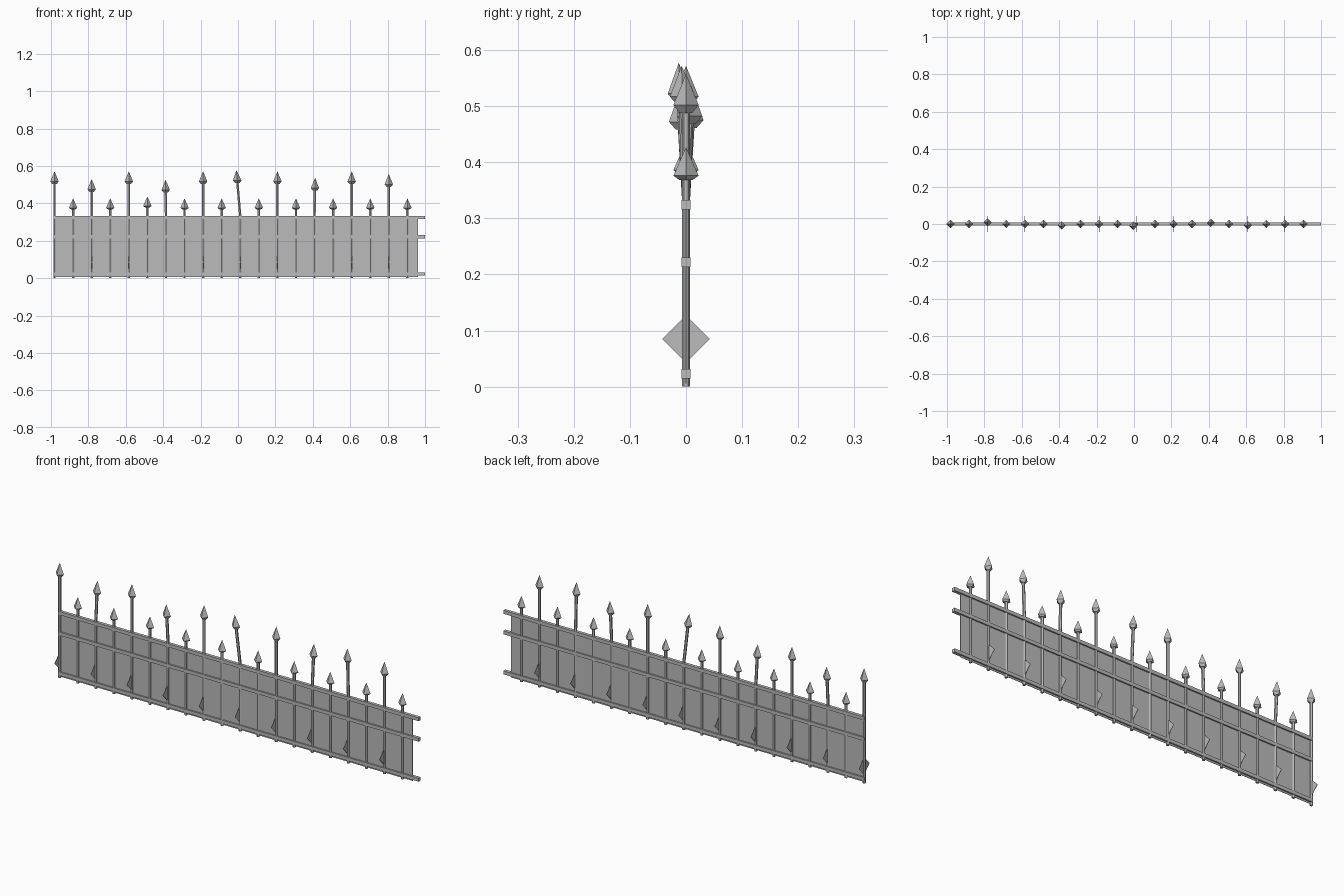
import bpy
import bmesh
from math import pi, sin, cos
from mathutils import Vector

cube = bpy.data.objects.get("Cube")
if cube:
    bpy.data.objects.remove(cube, do_unlink=True)

iron = bpy.data.materials.new("grey_iron")
iron.use_nodes = True
GREY = (0.5, 0.5, 0.5, 1)
iron.diffuse_color = GREY
iron.node_tree.nodes["Principled BSDF"].inputs["Base Color"].default_value = GREY


def finish(name, bm):
    bmesh.ops.recalc_face_normals(bm, faces=bm.faces)
    mesh = bpy.data.meshes.new(name)
    bm.to_mesh(mesh)
    bm.free()
    mesh.materials.append(iron)
    obj = bpy.data.objects.new(name, mesh)
    bpy.context.collection.objects.link(obj)
    return obj


def box(name, x0, x1, z0, z1, depth):
    bm = bmesh.new()
    bmesh.ops.create_cube(bm, size=1)
    for v in bm.verts:
        v.co = Vector(((x0 + x1) / 2 + v.co.x * (x1 - x0),
                       v.co.y * depth,
                       (z0 + z1) / 2 + v.co.z * (z1 - z0)))
    return finish(name, bm)


def loft(bm, rings, sides):
    """Skin a stack of (centre, radius) rings; zero radius makes a point."""
    loops = []
    for centre, r in rings:
        count = sides if r else 1
        loops.append([bm.verts.new(centre + Vector((r * sin(2 * pi * k / sides),
                                                    r * cos(2 * pi * k / sides), 0)))
                      for k in range(count)])
    for low, high in zip(loops, loops[1:]):
        for k in range(sides):
            n = (k + 1) % sides
            if len(high) == 1:
                bm.faces.new((low[k], low[n], high[0]))
            else:
                bm.faces.new((low[k], low[n], high[n], high[k]))
    bm.faces.new(loops[0])


# Thin backing sheet and the three horizontal rails
box("panel", -0.983, 0.962, 0.006, 0.325, 0.002)
for label, z in (("bottom", 0.023), ("middle", 0.222), ("top", 0.324)):
    box(label + "_rail", -0.985, 1.0, z - 0.0085, z + 0.0085, 0.016)

# Bent or uneven posts: index -> (tip height, lean in x, lean in y)
uneven = {2: (0.53, 0, 0.012), 5: (0.437, 0, 0), 6: (0.527, -0.002, -0.011),
          10: (0.577, -0.021, -0.013), 14: (0.537, 0.003, 0.009),
          16: (0.572, 0, -0.008), 18: (0.557, 0, 0)}
POST_R = 0.0072

for i in range(20):
    x = -0.981 + 0.0993 * i
    tall = i % 2 == 0
    height, dx, dy = uneven.get(i, (0.572 if tall else 0.427, 0, 0))
    base, bend = Vector((x, 0, 0)), Vector((x, 0, 0.333))
    tip = Vector((x + dx, dy, height))
    axis = (tip - bend).normalized()
    drop, neck_drop = (0.055, 0.069) if tall else (0.051, 0.059)
    neck = tip - axis * neck_drop

    # Six-sided bar
    bm = bmesh.new()
    loft(bm, [(base, POST_R), (bend, POST_R), (neck, POST_R)], 6)
    finish(f"post_{i + 1}", bm)

    # Four-sided spear head
    bm = bmesh.new()
    loft(bm, [(neck, 0.011), (tip - axis * drop, 0.0225), (tip, 0)], 4)
    finish(f"spear_head_{i + 1}", bm)

    # Diamond plate near the foot of each tall post
    if tall:
        plate = box(f"diamond_plate_{i + 1}", -0.001, 0.001, -0.0297, 0.0297, 0.0594)
        plate.location = (x, 0, 0.085)
        plate.rotation_euler.x = pi / 4
